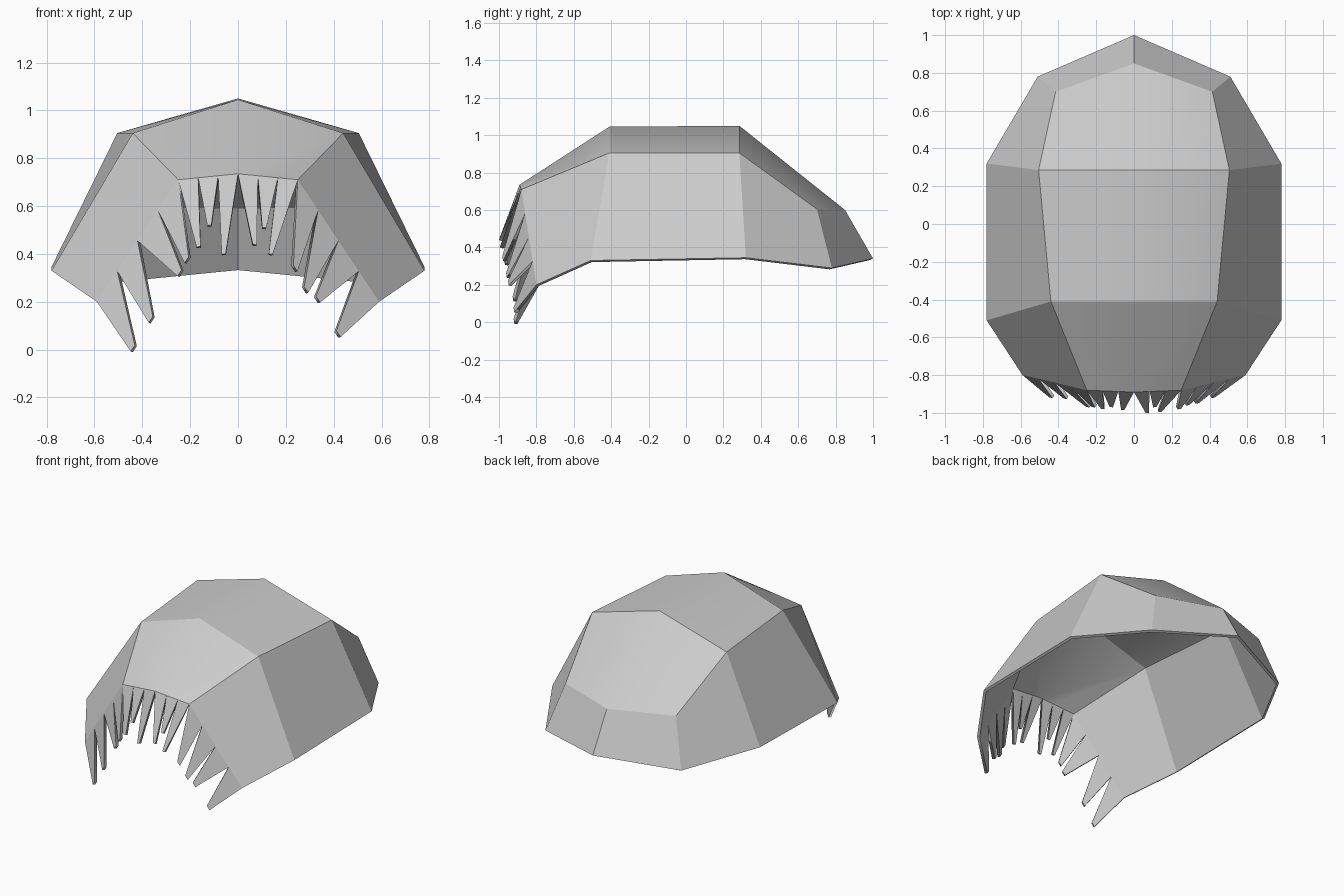
import bpy, bmesh
from mathutils import Vector

if "Cube" in bpy.data.objects:
    bpy.data.objects.remove(bpy.data.objects["Cube"])

grey = bpy.data.materials.new("light_grey")
grey.diffuse_color = (0.6, 0.6, 0.6, 1)
grey.use_nodes = True
grey.node_tree.nodes["Principled BSDF"].inputs["Base Color"].default_value = grey.diffuse_color

bm = bmesh.new()
cache = {}


def vert(p):
    key = tuple(round(c, 4) for c in p)
    if key not in cache:
        cache[key] = bm.verts.new(key)
    return cache[key]


def face(pts):
    bm.faces.new([vert(p) for p in pts])


def side(p, s):
    return Vector((p[0] * s, p[1], p[2]))


# Right half of the shell: rows run from the centre line out to the rim
front_mid, front_corner, front_low = (0, -.89, .735), (.25, -.88, .71), (.59, -.80, .20)
crown_front = [(0, -.41, 1.045), (.44, -.41, .905), (.78, -.51, .33)]
crown_back = [(0, .285, 1.05), (.505, .285, .905), (.78, .32, .345)]
back_upper = [(0, .85, .60), (.415, .70, .605)]
back_rim = [(0, 1.0, .34), (.51, .78, .29)]

# Fringe spike tips, from the centre outwards, for each side
tips = {
    -1: [(.06, -.985, .40), (.12, -.97, .52), (.165, -.98, .43),
         (.215, -.97, .375), (.245, -.97, .32), (.365, -.925, .125), (.44, -.92, .005)],
    1: [(.07, -1.0, .44), (.11, -.97, .51), (.137, -.995, .40),
        (.24, -.98, .34), (.285, -.96, .25), (.335, -.95, .21), (.42, -.92, .065)],
}

for s in (-1, 1):
    F0, F1, F2 = (side(p, s) for p in (front_mid, front_corner, front_low))
    A, B, C, D = ([side(p, s) for p in row]
                  for row in (crown_front, crown_back, back_upper, back_rim))
    # Hairline points where the spikes are rooted
    top_line = [F0.lerp(F1, i / 3) for i in range(4)]
    side_line = [F1.lerp(F2, i / 4) for i in range(5)]
    panels = [
        [A[0], *top_line, A[1]],
        [A[1], *side_line, A[2]],
        [A[0], A[1], B[1], B[0]],
        [A[1], A[2], B[2], B[1]],
        [B[0], B[1], C[1], C[0]],
        [B[1], B[2], D[1], C[1]],
        [C[0], C[1], D[1], D[0]],
    ]
    for p in panels:
        face(p)
    # Tapered blunt spikes along the hairline
    roots = top_line + side_line[1:]
    for a, b, t in zip(roots, roots[1:], tips[s]):
        tip, half = side(t, s), (b - a) * 0.1
        face([a, b, tip + half, tip - half])

bmesh.ops.recalc_face_normals(bm, faces=bm.faces)
bm.faces.ensure_lookup_table()
# Make the shell face outwards
if max(bm.faces, key=lambda f: f.calc_center_median().z).normal.z < 0:
    bmesh.ops.reverse_faces(bm, faces=bm.faces)

# Soft crease along the top centre line, hard creases elsewhere
for f in bm.faces:
    f.smooth = True
for e in bm.edges:
    centre = all(abs(v.co.x) < 1e-4 for v in e.verts)
    e.smooth = centre and min(v.co.z for v in e.verts) > .5

mesh = bpy.data.meshes.new("hair_shell")
bm.to_mesh(mesh)
bm.free()
mesh.materials.append(grey)
hair = bpy.data.objects.new("hair_shell", mesh)
bpy.context.collection.objects.link(hair)

# Thin wall built inwards
wall = hair.modifiers.new("wall", 'SOLIDIFY')
wall.thickness = 0.018
wall.offset = -1
wall.edge_crease_rim = 0
